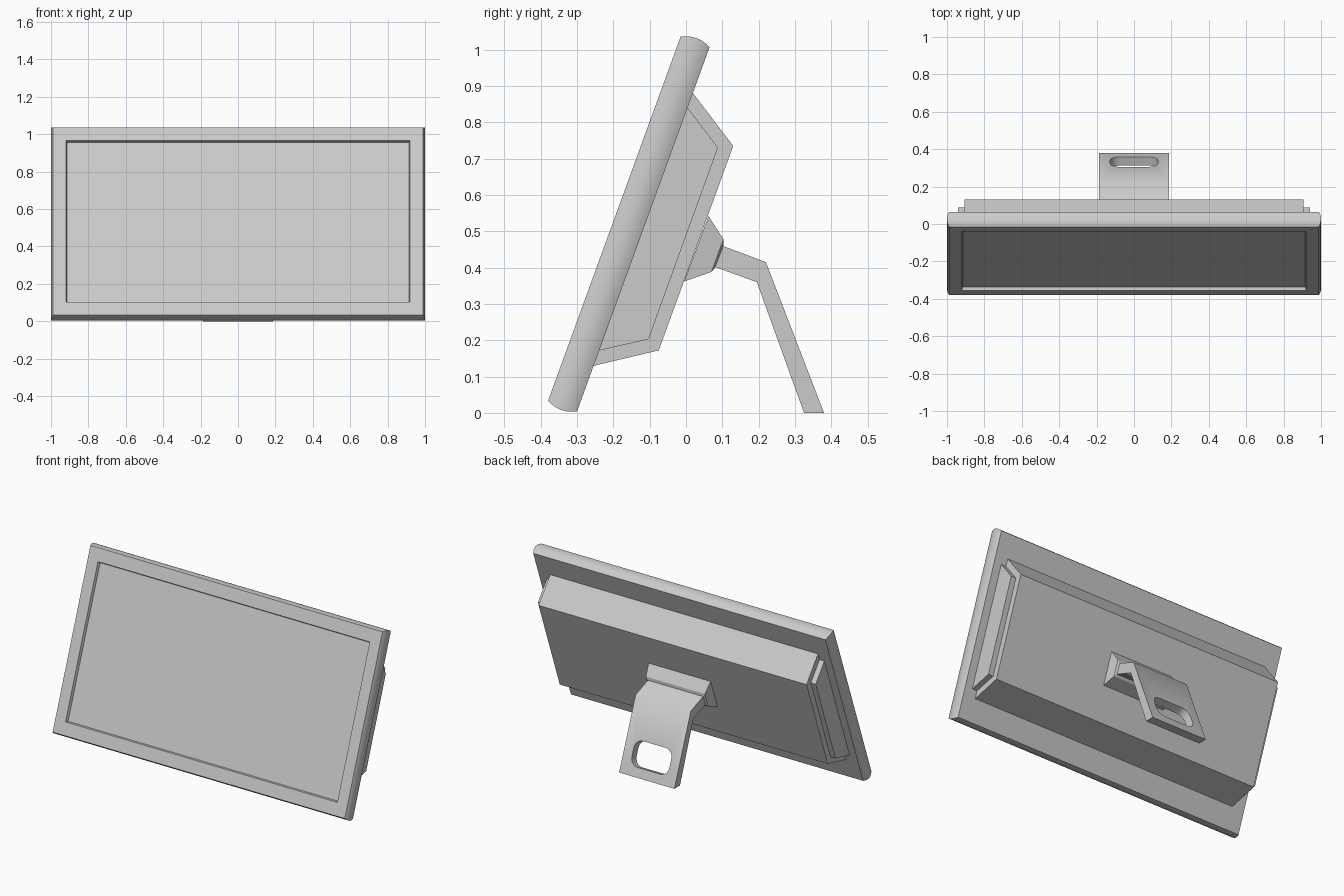
import bpy, bmesh, math
from mathutils import Vector

if "Cube" in bpy.data.objects:
    bpy.data.objects.remove(bpy.data.objects["Cube"])

TILT = math.radians(20)
UP = Vector((0, math.sin(TILT), math.cos(TILT)))      # along the tilted screen
BACK = Vector((0, math.cos(TILT), -math.sin(TILT)))   # out of the rear of the screen
ORIGIN = Vector((0, -0.30, 0.004))                    # lower rear edge of the housing
LENGTH, DEPTH = 1.067, 0.085


def loft(name, rings, smooth=None):
    """Closed solid skinned through rings of equal point count."""
    bm = bmesh.new()
    loops = [[bm.verts.new(p) for p in ring] for ring in rings]
    n = len(loops[0])
    for a, b in zip(loops, loops[1:]):
        for i in range(n):
            j = (i + 1) % n
            bm.faces.new((a[i], a[j], b[j], b[i]))
    bm.faces.new(loops[0][::-1])
    bm.faces.new(loops[-1])
    bmesh.ops.recalc_face_normals(bm, faces=bm.faces)
    mesh = bpy.data.meshes.new(name)
    bm.to_mesh(mesh)
    bm.free()
    obj = bpy.data.objects.new(name, mesh)
    bpy.context.collection.objects.link(obj)
    if smooth:
        shade(obj, smooth)
    return obj


def activate(obj):
    bpy.ops.object.select_all(action='DESELECT')
    obj.select_set(True)
    bpy.context.view_layer.objects.active = obj


def shade(obj, degrees):
    activate(obj)
    bpy.ops.object.shade_smooth_by_angle(angle=math.radians(degrees))


def extrude(name, profile, half):
    """Side profile (y, z) extruded across x."""
    return loft(name, [[(x, y, z) for y, z in profile] for x in (-half, half)])


def rect(half, low, high, t):
    """Rectangle ring parallel to the screen at rearward offset t."""
    return [ORIGIN + Vector((x, 0, 0)) + UP * s + BACK * t
            for x, s in ((-half, low), (half, low), (half, high), (-half, high))]


# Housing: softly bulging rim, front bezel and screen recess
BULGE, STEPS = 0.011, 10
rings = []
for i in range(STEPS + 1):
    f = i / STEPS
    b = BULGE * (1 - (2 * f - 1) ** 2)
    rings.append(rect(1 - BULGE + b, -b, LENGTH + b, -DEPTH * f))
rings.append(rect(0.92, 0.075, LENGTH - 0.075, -DEPTH))
rings.append(rect(0.914, 0.08, LENGTH - 0.08, -DEPTH + 0.02))
loft("housing", rings, 30)

# Screen panel lying in the recess
loft("screen", [rect(0.914, 0.08, LENGTH - 0.08, -DEPTH + t) for t in (0.022, 0.016)])

# Rear body and the smaller stepped core that shows at both ends
extrude("rear_body", [(0.018, 0.882), (0.13, 0.735), (-0.075, 0.172), (-0.257, 0.129)], 0.907)
extrude("rear_end_step", [(0.003, 0.842), (0.088, 0.73), (-0.103, 0.203), (-0.242, 0.171)], 0.94)

# Tapered stand mount with chamfered tip
mount = []
for half, top, bottom in ((0.21, (0.062, 0.542), (-0.005, 0.362)),
                          (0.20, (0.103, 0.478), (0.070, 0.388)),
                          (0.187, (0.103, 0.460), (0.080, 0.400))):
    mount.append([(-half, *bottom), (half, *bottom), (half, *top), (-half, *top)])
loft("stand_mount", mount)

# Bent stand leg with a rounded cable slot
stand = extrude("stand_leg", [(0.09, 0.464), (0.22, 0.415), (0.38, 0.0),
                              (0.325, 0.0), (0.195, 0.36), (0.07, 0.405)], 0.187)
down = Vector((0, 0.16, -0.415)).normalized()
out = Vector((0, -down.z, down.y))
center = Vector((0, 0.3325, 0.123))
radius, hw, hh = 0.05, 0.127, 0.075
slot = []
for k, (sx, sy) in enumerate(((1, 1), (-1, 1), (-1, -1), (1, -1))):
    for i in range(6):
        a = math.radians(90 * k + 18 * i)
        slot.append(center + Vector((sx * (hw - radius) + radius * math.cos(a), 0, 0))
                    + down * (sy * (hh - radius) + radius * math.sin(a)))
cutter = loft("slot_cutter", [[p + out * d for p in slot] for d in (-0.12, 0.06)])
cutter.hide_render = True
cut = stand.modifiers.new("slot", 'BOOLEAN')
cut.operation = 'DIFFERENCE'
cut.object = cutter
cut.solver = 'EXACT'
activate(stand)
bpy.ops.object.modifier_apply(modifier=cut.name)
bpy.data.objects.remove(cutter)
shade(stand, 55)
